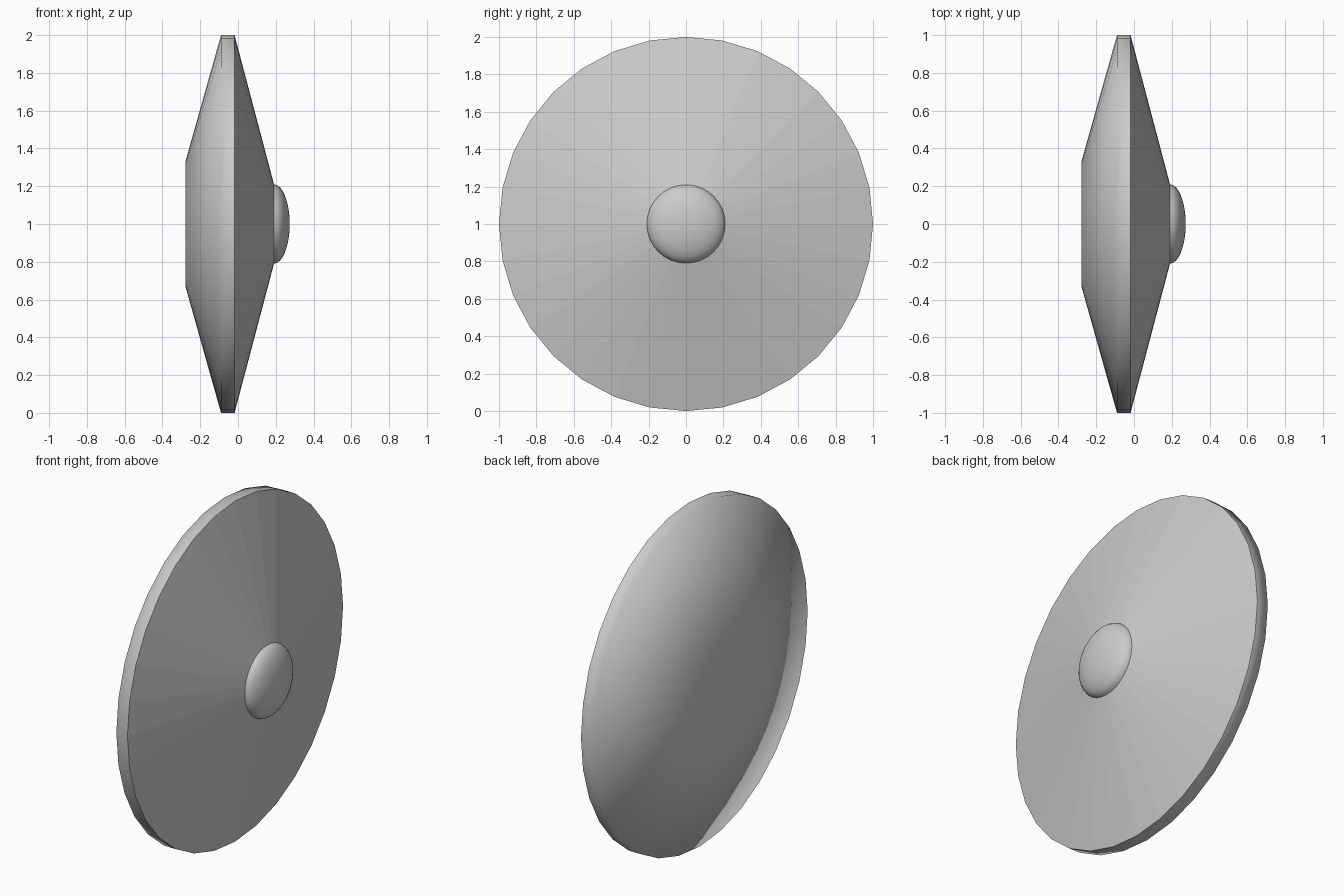
import bpy, bmesh
from math import cos, sin, pi

if "Cube" in bpy.data.objects:
    bpy.data.objects.remove(bpy.data.objects["Cube"])

SIDES = 32
CENTRE_Z = 1.0


def revolve(name, profile, sides, smooth):
    """Spin (x, radius) points around the horizontal x axis; radius 0 is a pole."""
    bm = bmesh.new()
    rings = []
    for x, r in profile:
        count = sides if r > 0 else 1
        rings.append([bm.verts.new((x, r * cos(2 * pi * i / sides),
                                    r * sin(2 * pi * i / sides)))
                      for i in range(count)])
    for a, b in zip(rings, rings[1:]):
        for i in range(sides):
            j = (i + 1) % sides
            if len(a) == 1:
                bm.faces.new((a[0], b[j], b[i]))
            elif len(b) == 1:
                bm.faces.new((a[i], a[j], b[0]))
            else:
                bm.faces.new((a[i], a[j], b[j], b[i]))
    # Close an open flat end on the back
    if len(rings[0]) > 1 and name == "dish_back":
        bm.faces.new(rings[0][::-1])
    # Make every face point away from the inside of the disc
    for f in bm.faces:
        f.normal_update()
        if f.normal.dot(f.calc_center_median() - type(f.normal)((-0.05, 0, 0))) < 0:
            f.normal_flip()
        f.smooth = smooth
    mesh = bpy.data.meshes.new(name)
    bm.to_mesh(mesh)
    bm.free()
    obj = bpy.data.objects.new(name, mesh)
    obj.location.z = CENTRE_Z
    bpy.context.collection.objects.link(obj)
    return obj


# Smooth back: flat end, sloped side and rim
revolve("dish_back", [(-0.277, 0.335), (-0.09, 1.0), (-0.018, 1.0)], SIDES, True)

# Faceted front cone, its tip hidden under the dome
revolve("front_cone", [(-0.018, 1.0), (0.246, 0.0)], SIDES, False)

# Smooth flattened dome in the middle of the front
dome = [(0.19 + 0.084 * sin(k * pi / 16), 0.21 * cos(k * pi / 16) if k < 8 else 0.0)
        for k in range(9)]
revolve("centre_dome", dome, SIDES, True)
